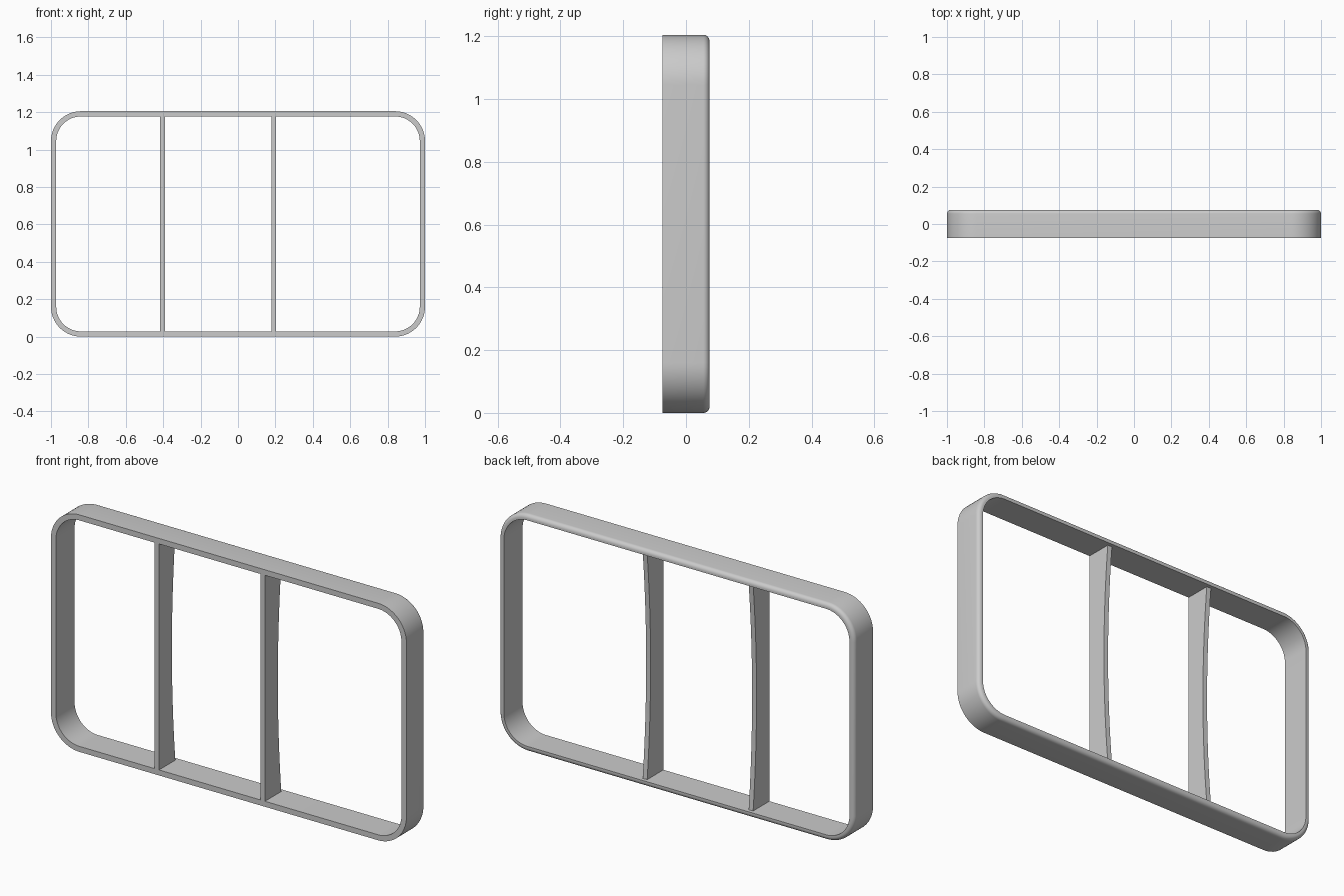
import bpy, bmesh
from math import cos, sin, pi

default = bpy.data.objects.get("Cube")
if default:
    bpy.data.objects.remove(default)

W, H, D = 1.0, 1.205, 0.075      # half width, height, half depth
WALL, RADIUS, ROUND = 0.028, 0.16, 0.02

grey = bpy.data.materials.new("plain grey")
grey.use_nodes = True
grey.diffuse_color = (0.6, 0.6, 0.6, 1)
grey.node_tree.nodes["Principled BSDF"].inputs["Base Color"].default_value = (0.6, 0.6, 0.6, 1)


def finish(bm, name):
    bmesh.ops.recalc_face_normals(bm, faces=bm.faces)
    mesh = bpy.data.meshes.new(name)
    bm.to_mesh(mesh)
    bm.free()
    mesh.materials.append(grey)
    obj = bpy.data.objects.new(name, mesh)
    bpy.context.collection.objects.link(obj)
    bpy.ops.object.select_all(action='DESELECT')
    obj.select_set(True)
    bpy.context.view_layer.objects.active = obj
    bpy.ops.object.shade_smooth_by_angle(angle=pi / 6)
    return obj


def rounded_loop(inset, y, steps=16):
    """Rounded rectangle in the xz plane, inset from the outer outline."""
    r = RADIUS - inset
    pts = []
    for i, (sx, sz) in enumerate([(1, 1), (-1, 1), (-1, -1), (1, -1)]):
        cx, cz = sx * (W - RADIUS), H / 2 + sz * (H / 2 - RADIUS)
        for k in range(steps + 1):
            a = (i + k / steps) * pi / 2
            pts.append((cx + r * cos(a), y, cz + r * sin(a)))
    return pts


# Outer frame: cross-section swept round, with a softened outer back edge
section = [(WALL, -D), (0, -D)]
for k in range(7):
    a = k / 6 * pi / 2
    section.append((ROUND * (1 - cos(a)), D - ROUND + ROUND * sin(a)))
section.append((WALL, D))

bm = bmesh.new()
rings = [[bm.verts.new(p) for p in rounded_loop(*s)] for s in section]
for a, b in zip(rings, rings[1:] + rings[:1]):
    for i in range(len(a)):
        j = (i + 1) % len(a)
        bm.faces.new((a[i], a[j], b[j], b[i]))
finish(bm, "outer_frame")


# Upright dividers with a shallow concave back edge
def divider(name, x, half=0.0125, ends=0.056, dip=0.028, steps=24):
    z0, z1 = WALL - 0.004, H - WALL + 0.004
    profile = [(-D, z1), (-D, z0)]
    for k in range(steps + 1):
        t = k / steps
        profile.append((ends - dip * (1 - (2 * t - 1) ** 2), z0 + (z1 - z0) * t))
    bm = bmesh.new()
    face = bm.faces.new([bm.verts.new((x - half, y, z)) for y, z in profile])
    ext = bmesh.ops.extrude_face_region(bm, geom=[face], use_keep_orig=True)
    moved = [g for g in ext["geom"] if isinstance(g, bmesh.types.BMVert)]
    bmesh.ops.translate(bm, verts=moved, vec=(2 * half, 0, 0))
    finish(bm, name)


for name, x in (("right_divider", -0.404), ("left_divider", 0.192)):
    divider(name, x)
